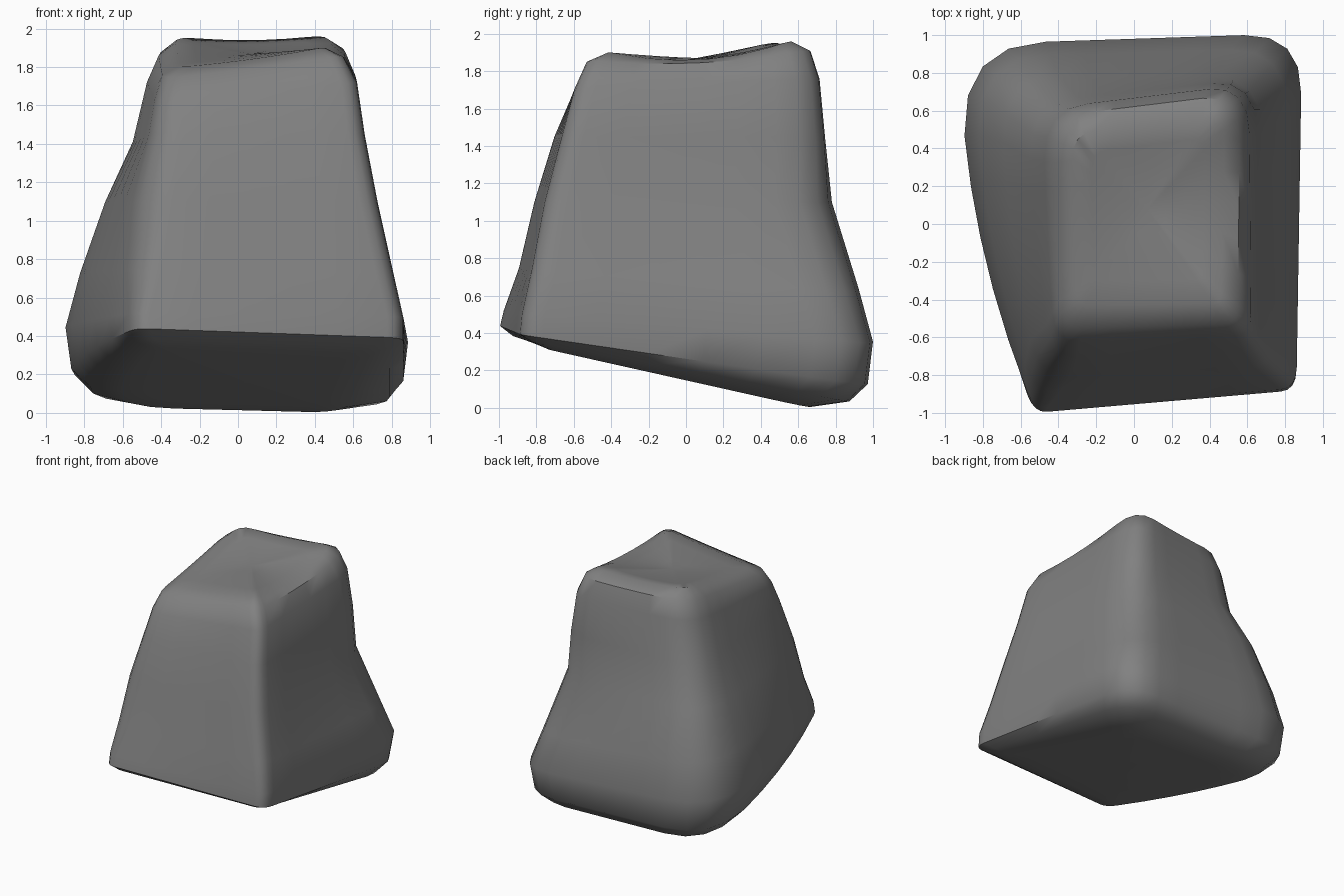
import bpy, bmesh
from mathutils import Vector

if "Cube" in bpy.data.objects:
    bpy.data.objects.remove(bpy.data.objects["Cube"])

# Corner columns per level, underside to top: front-left, front-right, back-right, back-left
LEVELS = [
    [(-.42, -.80, .345), (.68, -.73, .31), (.56, .66, .0), (-.62, .70, .03)],
    [(-.50, -.93, .385), (.79, -.82, .35), (.79, .88, .03), (-.79, .84, .055)],
    [(-.53, -1.0, .44), (.86, -.88, .39), (.86, .98, .12), (-.89, .93, .16)],
    [(-.53, -.98, .52), (.86, -.87, .50), (.89, 1.01, .34), (-.92, .95, .42)],
    [(-.52, -.90, .75), (.81, -.82, .73), (.81, .93, .62), (-.83, .89, .72)],
    [(-.50, -.82, 1.1), (.73, -.75, 1.1), (.68, .78, 1.1), (-.70, .78, 1.1)],
    [(-.44, -.71, 1.45), (.66, -.66, 1.45), (.65, .77, 1.45), (-.56, .64, 1.4)],
    [(-.42, -.63, 1.62), (.62, -.59, 1.72), (.61, .74, 1.76), (-.48, .61, 1.75)],
    [(-.39, -.55, 1.74), (.55, -.53, 1.86), (.56, .69, 1.92), (-.42, .57, 1.90)],
    [(-.30, -.43, 1.80), (.46, -.42, 1.905), (.48, .58, 1.97), (-.33, .48, 1.96)],
]
ROUND = [.05, .06, .17, .25]                            # corner rounding, lower part
ROUND_TOP = [.13, .08, .20, .22]                        # corner rounding, upper part
BULGE = [.05, .07, .09, .10, .09, .05, .02, .01, 0, 0]  # left side swelling
SAG = [0, 0, 0, 0, 0, 0, 0, 0, .6, 1]                   # dip of the top rim
SIDE_SAG = [.01, .075, .025, .015]                      # front, right, back, left


def ring(level):
    """Rounded four-sided loop through the corners of one level."""
    c = [Vector(p) for p in LEVELS[level]]
    mix = min(max((level - 3) / 2, 0), 1)
    soft = [(a + (b - a) * mix) * (.7 if level == 9 else 1) for a, b in zip(ROUND, ROUND_TOP)]

    def along(side, t):
        """Point on one side, with its sag and swelling."""
        q = c[side].lerp(c[(side + 1) % 4], t)
        arch = 4 * t * (1 - t)
        q.z -= SAG[level] * SIDE_SAG[side] * arch
        if side == 3:
            q.x -= BULGE[level] * arch
        return q

    pts = []
    for i in range(4):
        p, f, g = c[i], soft[i], soft[(i + 1) % 4]
        a, b = along((i - 1) % 4, 1 - f), along(i, f)
        for k in range(5):                              # curved corner
            t = k / 4
            pts.append(a.lerp(p, t).lerp(p.lerp(b, t), t))
        for k in range(1, 5):                           # side up to the next corner
            pts.append(along(i, f + (1 - f - g) * k / 5))
    return pts


def skin(bm, lo, hi, flip=False):
    """Join two loops with quads."""
    for i in range(len(lo)):
        j = (i + 1) % len(lo)
        quad = [lo[i], lo[j], hi[j], hi[i]]
        bm.faces.new(quad[::-1] if flip else quad)


def cap(bm, loop, centre, flip, power):
    """Close a loop with shrinking loops that ease into the centre."""
    mid, outer = Vector(centre), loop
    for t in (.75, .5, .25):
        inner = []
        for v in loop:
            q = mid.lerp(v.co, t)
            q.z = mid.z + (v.co.z - mid.z) * t ** power
            inner.append(bm.verts.new(q))
        skin(bm, outer, inner, flip)
        outer = inner
    hub = bm.verts.new(mid)
    for i in range(len(outer)):
        tri = [outer[i], outer[(i + 1) % len(outer)], hub]
        bm.faces.new(tri[::-1] if flip else tri)


# Boulder body: skin the loops and close both ends
bm = bmesh.new()
loops = [[bm.verts.new(p) for p in ring(k)] for k in range(len(LEVELS))]
for lo, hi in zip(loops, loops[1:]):
    skin(bm, lo, hi)
cap(bm, loops[0], (.05, -.02, .16), True, 1)
cap(bm, loops[-1], (.07, .08, 1.87), False, 1.4)
bmesh.ops.recalc_face_normals(bm, faces=bm.faces)

mesh = bpy.data.meshes.new("boulder")
bm.to_mesh(mesh)
bm.free()
boulder = bpy.data.objects.new("boulder", mesh)
bpy.context.collection.objects.link(boulder)

# Dark grey stone
stone = bpy.data.materials.new("stone")
stone.diffuse_color = (.22, .22, .22, 1)
stone.use_nodes = True
stone.node_tree.nodes["Principled BSDF"].inputs["Base Color"].default_value = stone.diffuse_color
mesh.materials.append(stone)

bpy.context.view_layer.objects.active = boulder
boulder.select_set(True)
bpy.ops.object.shade_smooth_by_angle(angle=.75)
